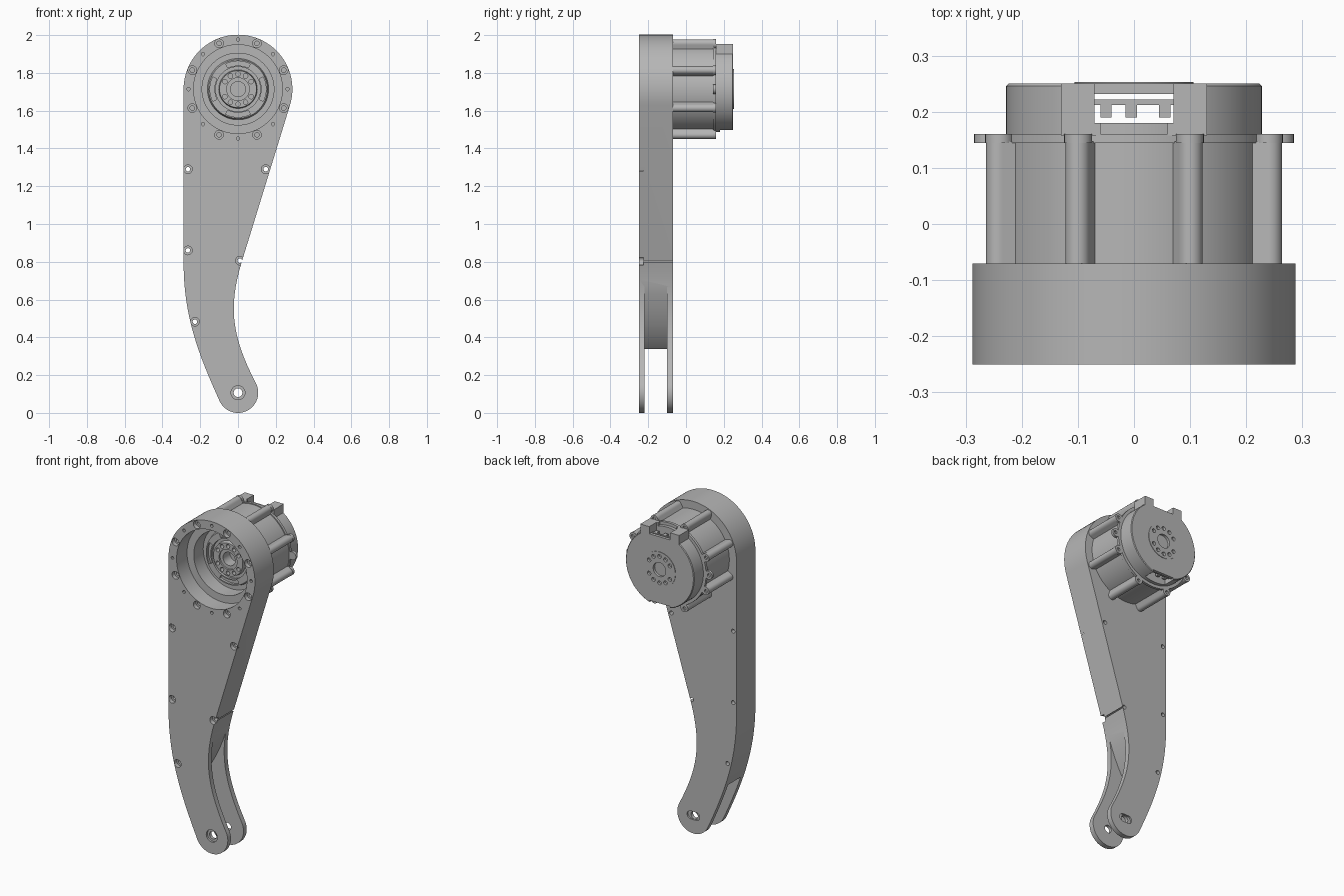
import bpy, bmesh, math
from mathutils import Vector
from mathutils.geometry import interpolate_bezier

cube = bpy.data.objects.get("Cube")
if cube:
    bpy.data.objects.remove(cube, do_unlink=True)

HEAD = 1.714      # height of the motor axis
FOOT = 0.107      # height of the pivot axis
FRONT, BACK = -0.25, -0.07

metal = bpy.data.materials.new("brushed grey metal")
metal.use_nodes = True
grey = (0.47, 0.47, 0.47, 1)
metal.diffuse_color = grey
metal.node_tree.nodes["Principled BSDF"].inputs["Base Color"].default_value = grey


# ---------- helpers ----------
def arc(cx, cz, r, a0=0, a1=360, n=24):
    steps = n if a1 - a0 >= 360 else n + 1
    angles = [math.radians(a0 + (a1 - a0) * i / n) for i in range(steps)]
    return [(cx + r * math.cos(a), cz + r * math.sin(a)) for a in angles]


def polar(r, deg, cz=HEAD):
    a = math.radians(deg)
    return r * math.cos(a), cz + r * math.sin(a)


def rect(x0, x1, z0, z1):
    return [(x0, z0), (x1, z0), (x1, z1), (x0, z1)]


def sector(r0, r1, a0, a1):
    return arc(0, HEAD, r1, a0, a1, 10) + arc(0, HEAD, r0, a0, a1, 10)[::-1]


def curve(a, b, c, d, n=16):
    pts = interpolate_bezier(*(Vector((p[0], p[1], 0)) for p in (a, b, c, d)), n)
    return [(p.x, p.y) for p in pts]


def finish(name, bm):
    bmesh.ops.recalc_face_normals(bm, faces=bm.faces)
    mesh = bpy.data.meshes.new(name)
    bm.to_mesh(mesh)
    bm.free()
    mesh.materials.append(metal)
    obj = bpy.data.objects.new(name, mesh)
    bpy.context.collection.objects.link(obj)
    return obj


def prisms(name, parts):
    """Each part is (outline in x and z, near y, far y)."""
    bm = bmesh.new()
    for outline, y0, y1 in parts:
        face = bm.faces.new([bm.verts.new((x, y0, z)) for x, z in outline])
        out = bmesh.ops.extrude_face_region(bm, geom=[face], use_keep_orig=True)
        moved = [v for v in out["geom"] if isinstance(v, bmesh.types.BMVert)]
        bmesh.ops.translate(bm, vec=(0, y1 - y0, 0), verts=moved)
    return finish(name, bm)


def lathe(name, profile):
    """Turn (radius, y) points around the motor axis."""
    bm = bmesh.new()
    verts = [bm.verts.new((r, y, HEAD)) for r, y in profile]
    edges = [bm.edges.new(pair) for pair in zip(verts, verts[1:])]
    bmesh.ops.spin(bm, geom=verts + edges, cent=(0, 0, HEAD), axis=(0, 1, 0),
                   angle=math.tau, steps=72, use_merge=True)
    bmesh.ops.remove_doubles(bm, verts=bm.verts, dist=1e-5)
    return finish(name, bm)


def boolean(obj, parts, operation="DIFFERENCE"):
    tool = prisms("helper", parts)
    tool.hide_render = True
    mod = obj.modifiers.new("cut", "BOOLEAN")
    mod.object, mod.operation, mod.solver = tool, operation, "EXACT"
    mod.use_self = True
    graph = bpy.context.evaluated_depsgraph_get()
    mesh = bpy.data.meshes.new_from_object(obj.evaluated_get(graph))
    obj.modifiers.clear()
    obj.data = mesh
    bpy.data.objects.remove(tool, do_unlink=True)


def smooth(obj):
    bpy.ops.object.select_all(action="DESELECT")
    obj.select_set(True)
    bpy.context.view_layer.objects.active = obj
    bpy.ops.object.shade_smooth_by_angle(angle=math.radians(30))


# ---------- leg plate with forked foot ----------
outline = (arc(0, HEAD, 0.288, -17, 180, 48)
           + curve((-0.288, 0.79), (-0.288, 0.5), (-0.2, 0.29), polar(0.107, 205, FOOT))
           + arc(0, FOOT, 0.107, 205, 387, 28)[1:-1]
           + curve(polar(0.107, 27, FOOT), (-0.034, 0.405), (-0.053, 0.56), (0.02, 0.8)))
leg = prisms("leg_shell", [(outline, FRONT, BACK)])

# fork slot between the two cheeks
web = curve((0.06, 0.9), (-0.02, 0.65), (-0.06, 0.42), (-0.3, 0.27), 14)
boolean(leg, [(web + [(-0.3, -0.1), (0.3, -0.1), (0.3, 0.9)], -0.22, -0.1)])
# motor opening
boolean(leg, [(arc(0, HEAD, 0.235, n=72), -0.3, 0)])
# bolt holes: narrow through holes, then wide counterbores
rim_bolts = [polar(0.262, 22.5 + 45 * i) for i in range(8)]
rim_pins = [polar(0.262, 45 * i) for i in range(8)]
edge_bolts = [(-0.265, 1.29), (0.147, 1.29), (-0.265, 0.86), (0.01, 0.806), (-0.228, 0.483)]
boolean(leg, [(arc(x, z, 0.012, n=16), -0.3, 0) for x, z in rim_bolts + edge_bolts]
        + [(arc(x, z, 0.009, n=12), -0.3, -0.2) for x, z in rim_pins]
        + [(arc(0, FOOT, 0.023), -0.3, 0)])
boolean(leg, [(arc(x, z, 0.023, n=20), -0.3, -0.225) for x, z in rim_bolts + edge_bolts]
        + [(arc(0, FOOT, 0.037), -0.3, -0.238)])
# long recess behind the pivot
boolean(leg, [(arc(0.018, FOOT, 0.024, -90, 90, 12) + arc(-0.018, FOOT, 0.024, 90, 270, 12),
               -0.08, 0)])
smooth(leg)

# ---------- motor housing, stepped inside, with a drive hub ----------
housing = lathe("motor_housing", [
    (0, 0.15), (0.24, 0.15), (0.24, -0.075), (0.236, -0.075), (0.236, -0.15),
    (0.19, -0.15), (0.19, -0.06), (0.162, -0.06), (0.155, -0.085), (0.118, -0.085),
    (0.118, -0.07), (0.102, -0.07), (0.098, -0.095), (0.06, -0.095), (0.06, -0.085),
    (0.04, -0.085), (0.04, -0.02), (0, -0.02)])
hub_angles = [30 * i for i in range(12) if i % 6]
boolean(housing, [(arc(*polar(0.08, a), 0.012, n=14), -0.2, -0.06) for a in hub_angles])
boolean(housing, [(sector(0.125, 0.148, a - 26, a + 26), -0.2, -0.07)
                  for a in (0, 90, 180, 270)])
smooth(housing)

# ---------- bolt ridges along the housing ----------
ridges = []
for i in range(8):
    a = 22.5 + 45 * i
    tip = arc(*polar(0.242, a), 0.022, a - 90, a + 90, 12)
    tip = [(x + 0.02 * math.cos(math.radians(a)), z + 0.02 * math.sin(math.radians(a)))
           for x, z in tip]
    ridges.append((tip + [polar(0.215, a + 7), polar(0.215, a - 7)], BACK - 0.002, 0.147))
smooth(prisms("housing_ridges", ridges))

# ---------- thin rear flange with bolt tabs ----------
flange = prisms("rear_flange", [(arc(0, HEAD, 0.246, n=72), 0.144, 0.16)])
tab_angles = [22.5 + 45 * i for i in range(8)] + [0, 180]
boolean(flange, [(arc(*polar(0.26, a), 0.025), 0.144, 0.16) for a in tab_angles], "UNION")
boolean(flange, [(arc(*polar(0.264, a), 0.01, n=14), 0.15, 0.2) for a in tab_angles])
smooth(flange)

# ---------- rear cover with horns and a cable channel ----------
cover = lathe("rear_cover", [(0, 0.158), (0.228, 0.158), (0.228, 0.246), (0.224, 0.25),
                             (0.106, 0.25), (0.106, 0.253), (0, 0.253)])
horns = [(rect(min(s * 0.06, s * 0.13), max(s * 0.06, s * 0.13), HEAD + 0.12, HEAD + 0.239),
          0.158, 0.25) for s in (-1, 1)]
boolean(cover, horns, "UNION")
boolean(cover, [(rect(-0.07, 0.07, HEAD - 0.3, HEAD + 0.3), 0.18, 0.232)])
boolean(cover, [(rect(-0.07, 0.07, HEAD + 0.196, HEAD + 0.3), 0.18, 0.3),
                (rect(-0.07, 0.07, HEAD - 0.3, HEAD - 0.205), 0.18, 0.3)])
boolean(cover, [(arc(0, HEAD, 0.042, n=32), 0.238, 0.3)]
        + [(arc(*polar(0.08, a), 0.012, n=14), 0.238, 0.3) for a in hub_angles])
smooth(cover)

# ---------- connector sockets in the channel ----------
for name, z in (("upper_socket", HEAD + 0.155), ("lower_socket", HEAD - 0.195)):
    prisms(name, [(rect(-0.071, 0.071, z, z + 0.04), 0.212, 0.222)]
           + [(rect(x, x + 0.02, z, z + 0.04), 0.19, 0.213) for x in (-0.06, -0.015, 0.045)])
